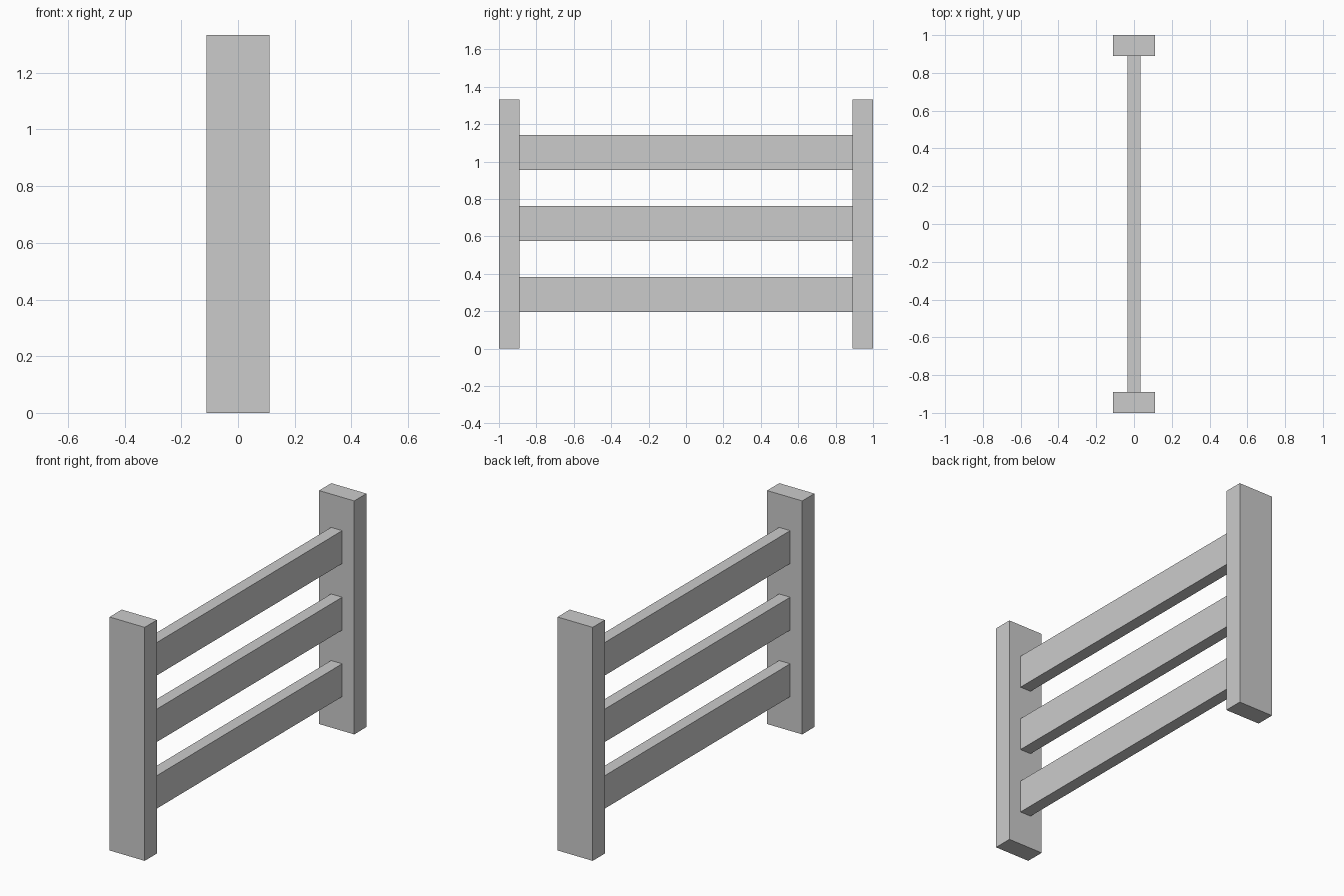
import bpy
import bmesh
from mathutils import Vector

if "Cube" in bpy.data.objects:
    bpy.data.objects.remove(bpy.data.objects["Cube"])

HEIGHT = 1.333
POST_W, POST_T = 0.222, 0.11
RAIL_T, RAIL_H, GAP = 0.07, 0.188, 0.192


def box(name, size, center):
    """Axis-aligned box with flat faces."""
    mesh = bpy.data.meshes.new(name)
    bm = bmesh.new()
    bmesh.ops.create_cube(bm, size=1)
    bmesh.ops.scale(bm, vec=Vector(size), verts=bm.verts)
    bm.to_mesh(mesh)
    bm.free()
    obj = bpy.data.objects.new(name, mesh)
    obj.location = center
    bpy.context.collection.objects.link(obj)
    return obj


# Upright posts at both ends
for name, side in (("front_post", -1), ("back_post", 1)):
    box(name, (POST_W, POST_T, HEIGHT), (0, side * (1 - POST_T / 2), HEIGHT / 2))

# Three evenly spaced rails spanning between the posts
for i, name in enumerate(("lower_rail", "middle_rail", "upper_rail")):
    z = 0.195 + RAIL_H / 2 + i * (RAIL_H + GAP)
    box(name, (RAIL_T, 2 - 2 * POST_T, RAIL_H), (0, 0, z))
